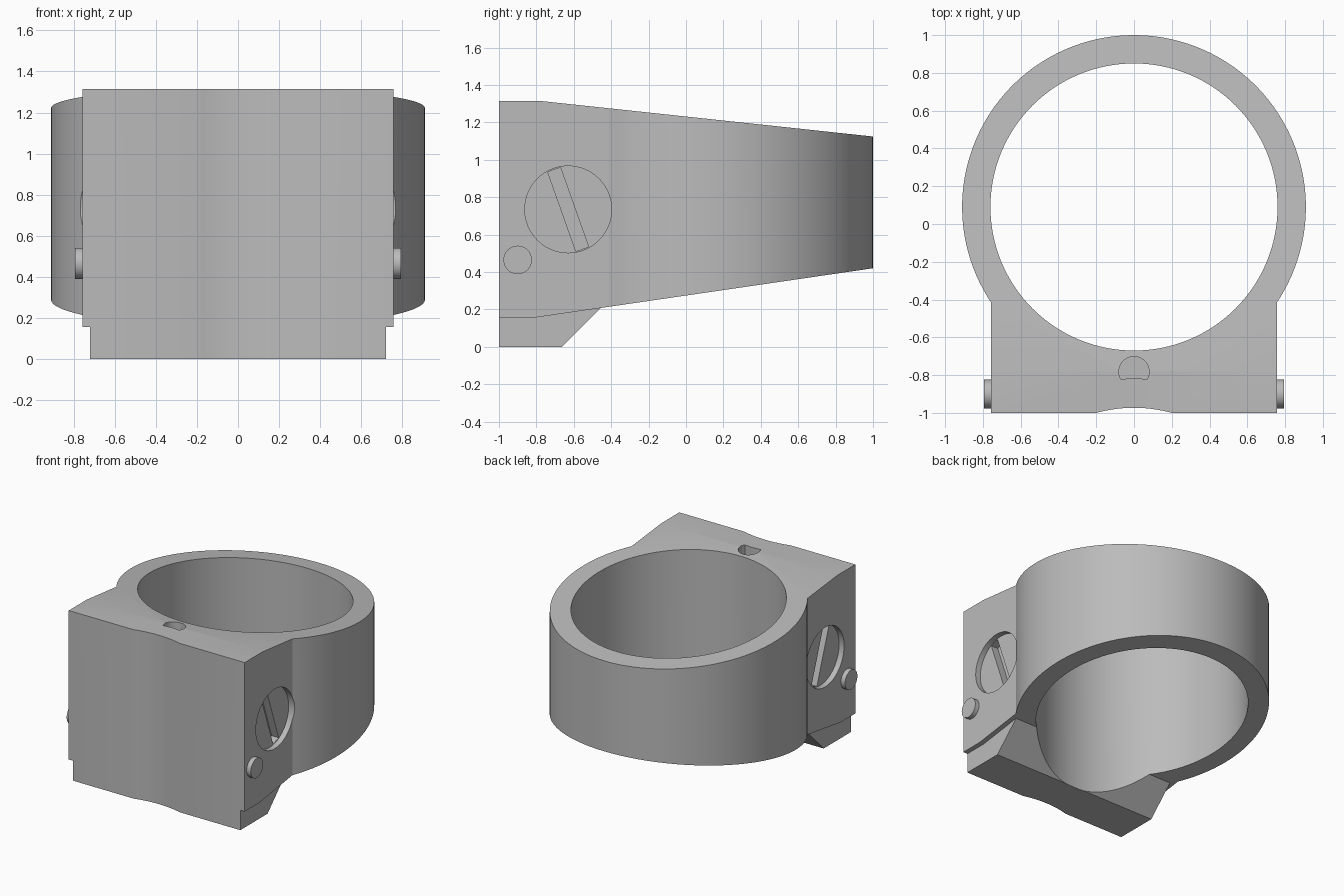
import bpy, bmesh
from math import sin, cos, tau, atan2, asin, radians
from mathutils import Vector, Matrix

if "Cube" in bpy.data.objects:
    bpy.data.objects.remove(bpy.data.objects["Cube"])

grey = bpy.data.materials.new("matte grey")
grey.use_nodes = True
grey.diffuse_color = (0.5, 0.5, 0.5, 1)
grey.node_tree.nodes["Principled BSDF"].inputs["Base Color"].default_value = grey.diffuse_color


def prism(name, points, axis, low, high):
    """Extrude a closed profile: (x, y) along Z or (y, z) along X."""
    bm = bmesh.new()
    place = (lambda a, b, h: (a, b, h)) if axis == "Z" else (lambda a, b, h: (h, a, b))
    face = bm.faces.new([bm.verts.new(place(a, b, low)) for a, b in points])
    grown = bmesh.ops.extrude_face_region(bm, geom=[face])["geom"]
    step = Vector(place(0, 0, high - low))
    bmesh.ops.translate(bm, vec=step, verts=[v for v in grown if isinstance(v, bmesh.types.BMVert)])
    bmesh.ops.recalc_face_normals(bm, faces=bm.faces)
    mesh = bpy.data.meshes.new(name)
    bm.to_mesh(mesh)
    bm.free()
    mesh.materials.append(grey)
    obj = bpy.data.objects.new(name, mesh)
    bpy.context.collection.objects.link(obj)
    return obj


def arc(cx, cy, r, start=0.0, end=tau, n=96):
    """Points on an arc; a full circle leaves out the repeated last point."""
    count = n if end - start >= tau else n + 1
    return [(cx + r * cos(start + (end - start) * i / n),
             cy + r * sin(start + (end - start) * i / n)) for i in range(count)]


def combine(target, tool, operation):
    """Apply a boolean and discard the tool object."""
    tool.hide_render = True
    mod = target.modifiers.new(operation, "BOOLEAN")
    mod.object, mod.operation, mod.solver = tool, operation, "EXACT"
    bpy.context.view_layer.update()
    result = target.evaluated_get(bpy.context.evaluated_depsgraph_get())
    mesh = bpy.data.meshes.new_from_object(result)
    target.modifiers.clear()
    target.data = mesh
    bpy.data.objects.remove(tool)


def smooth(obj):
    bpy.ops.object.select_all(action="DESELECT")
    obj.select_set(True)
    bpy.context.view_layer.objects.active = obj
    bpy.ops.object.shade_smooth_by_angle(angle=radians(25))


RING_Y, OUTER, BORE, HALF = 0.09, 0.91, 0.76, 0.758

# Ring and square block in one outline
side_y = RING_Y - (OUTER ** 2 - HALF ** 2) ** 0.5
join = atan2(side_y - RING_Y, HALF)
outline = [(-HALF, -1), (HALF, -1)] + arc(0, RING_Y, OUTER, join, tau / 2 - join)
body = prism("ring_mount", outline, "Z", -0.1, 1.5)

# Tapered top and bottom
taper = [(-1.1, 0.155), (-0.82, 0.155), (1.1, 0.435), (1.1, 1.114), (-0.78, 1.315), (-1.1, 1.315)]
combine(body, prism("taper", taper, "X", -1.2, 1.2), "INTERSECT")

# Narrow foot with sloped back
foot = [(-1, 0), (-0.665, 0), (-0.455, 0.21), (-0.455, 0.5), (-1, 0.5)]
combine(body, prism("foot", foot, "X", -0.72, 0.72), "UNION")

# Bore and shallow scoop down the front
combine(body, prism("bore", arc(0, RING_Y, BORE, n=128), "Z", -0.5, 2), "DIFFERENCE")
scoop_r = 0.754
combine(body, prism("scoop", arc(0, -0.973 - scoop_r, scoop_r, n=160), "Z", -0.5, 2), "DIFFERENCE")

# D-shaped blind hole in the top
cut = asin(0.04 / 0.08)
hole = arc(0, -0.782, 0.08, -cut, tau / 2 + cut, 32) + [(0, -0.815)]
combine(body, prism("hole", hole, "Z", 1.18, 1.5), "DIFFERENCE")

# Screw recess, slanted slot and pin on each side
SCREW = Vector((-0.63, 0.735))
turn = Matrix.Rotation(radians(19.5), 2)
slot = [tuple(SCREW + turn @ Vector((a * 0.036, b * 0.225)))
        for a, b in ((-1, -1), (1, -1), (1, 1), (-1, 1))]
pins = []
for name, s in (("left", 1), ("right", -1)):
    recess = prism("recess", arc(*SCREW, 0.232, n=64), "X", s * 0.715, s * 0.9)
    combine(body, recess, "DIFFERENCE")
    combine(body, prism("slot", slot, "X", s * 0.655, s * 0.8), "DIFFERENCE")
    pins.append(prism(name + "_pin", arc(-0.9, 0.465, 0.076, n=40), "X", s * 0.72, s * 0.793))

for obj in [body] + pins:
    smooth(obj)
